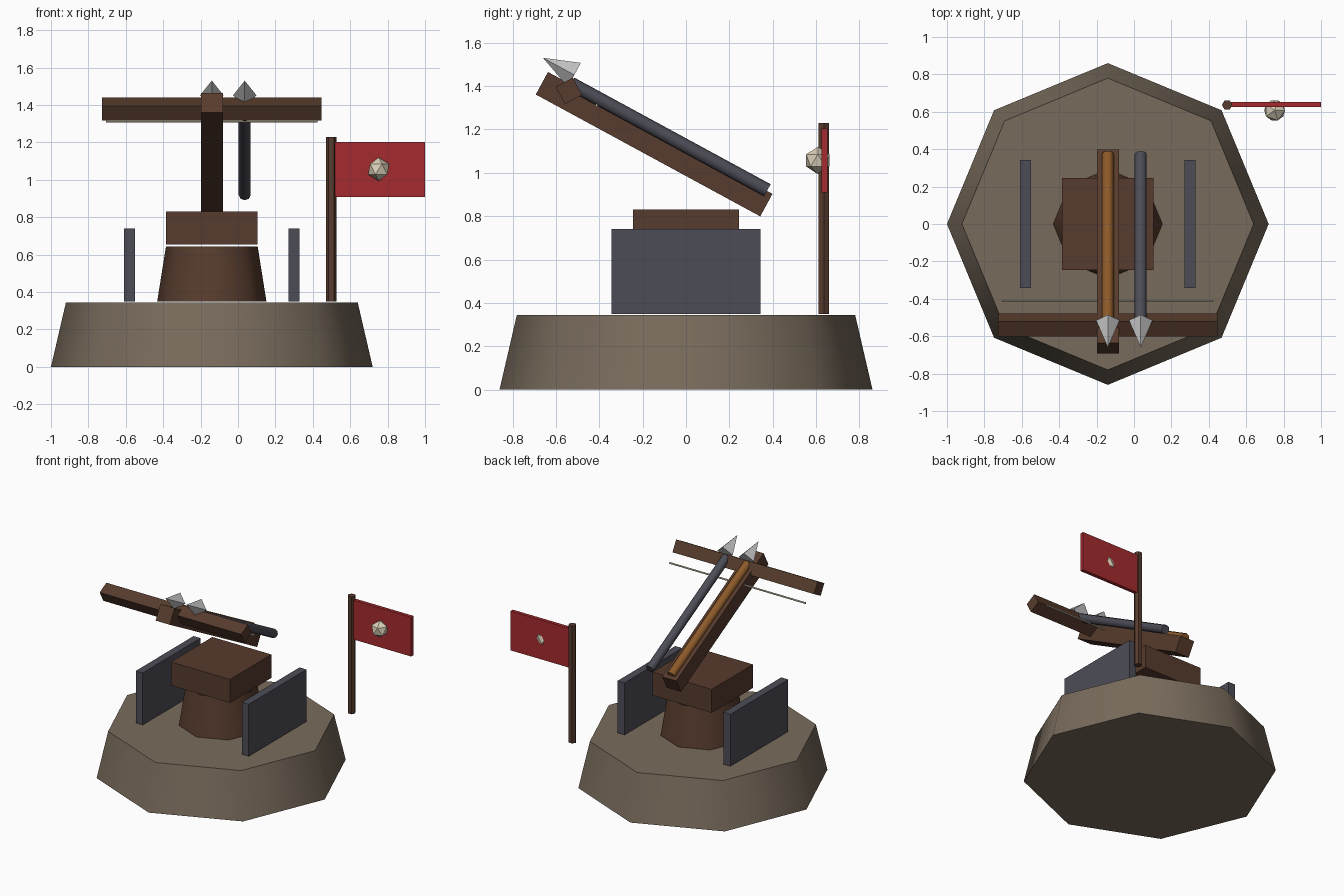
import bpy
from math import radians

cube = bpy.data.objects.get("Cube")
if cube:
    bpy.data.objects.remove(cube, do_unlink=True)


def material(name, r, g, b):
    m = bpy.data.materials.new(name)
    m.use_nodes = True
    m.diffuse_color = (r, g, b, 1)
    m.node_tree.nodes["Principled BSDF"].inputs["Base Color"].default_value = (r, g, b, 1)
    return m


STONE = material("taupe_stone", 0.19, 0.148, 0.107)
WOOD = material("dark_wood", 0.095, 0.044, 0.026)
SLATE = material("slate_metal", 0.073, 0.073, 0.095)
OAK = material("golden_wood", 0.26, 0.1, 0.022)
STEEL = material("pale_steel", 0.58, 0.58, 0.58)
RED = material("red_cloth", 0.375, 0.024, 0.028)
CREAM = material("cream", 0.7, 0.63, 0.48)

CX = -0.14                      # the turret's own centre line
TILT = radians(28.5)            # upward aim of the launcher
AIM = radians(90) - TILT        # turns local z along the aim


def finish(name, mat):
    ob = bpy.context.object
    ob.name = name
    ob.data.materials.append(mat)
    bpy.ops.object.shade_smooth_by_angle(angle=radians(50))
    return ob


def box(name, mat, centre, size, rot_x=0):
    bpy.ops.mesh.primitive_cube_add(size=1, location=centre, rotation=(rot_x, 0, 0))
    bpy.context.object.scale = size
    bpy.ops.object.transform_apply(location=False, rotation=False, scale=True)
    return finish(name, mat)


def frustum(name, mat, sides, r1, r2, height, centre, rot=(0, 0, 0)):
    bpy.ops.mesh.primitive_cone_add(vertices=sides, radius1=r1, radius2=r2,
                                    depth=height, location=centre, rotation=rot)
    return finish(name, mat)


# Base, pedestal and swivel block
frustum("stone_base", STONE, 8, 0.86, 0.78, 0.345, (CX, 0, 0.1725))
frustum("pedestal", WOOD, 8, 0.292, 0.245, 0.295, (CX, 0, 0.4975))
box("swivel_block", WOOD, (CX, 0, 0.742), (0.49, 0.49, 0.176))

# Side shields
for side, s in (("left", 1), ("right", -1)):
    box(side + "_shield", SLATE, (CX + s * 0.44, 0, 0.545), (0.058, 0.685, 0.39))

# Launcher: stock, bow and string
box("stock", WOOD, (CX, -0.147, 1.132), (0.118, 1.178, 0.118), -TILT)
box("bow", WOOD, (CX, -0.54, 1.378), (1.175, 0.09, 0.09), TILT)
frustum("bow_string", CREAM, 6, 0.006, 0.006, 1.13, (CX, -0.412, 1.312),
        (0, radians(90), 0))

# Loaded bolt and spare bolt
for label, x, mat in (("loaded", CX, OAK), ("spare", 0.036, SLATE)):
    frustum(label + "_bolt_shaft", mat, 8, 0.032, 0.032, 1.03,
            (x, -0.0775, 1.165), (AIM, 0, 0))
    frustum(label + "_bolt_head", STEEL, 4, 0.063, 0, 0.165,
            (x, -0.5875, 1.491), (AIM, 0, 0))

# Flag on its pole with a round emblem
frustum("flag_pole", WOOD, 6, 0.028, 0.028, 0.88, (0.498, 0.636, 0.79),
        (0, 0, radians(90)))
box("flag", RED, (0.758, 0.639, 1.056), (0.484, 0.027, 0.295))
bpy.ops.mesh.primitive_ico_sphere_add(subdivisions=1, radius=0.063,
                                      location=(0.752, 0.608, 1.057))
emblem = finish("flag_emblem", CREAM)
emblem.data.shade_flat()
